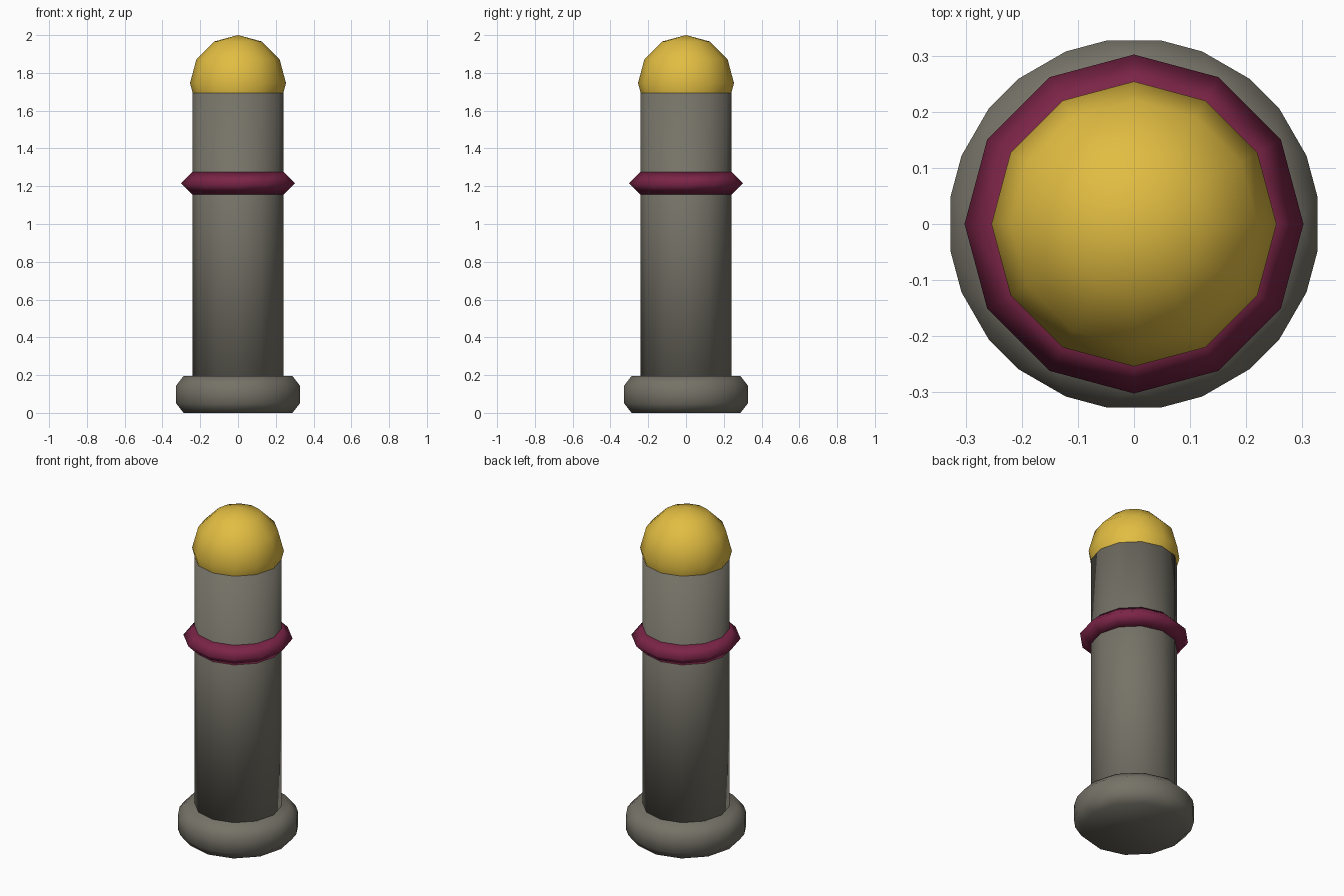
import bpy

cube = bpy.data.objects.get("Cube")
if cube:
    bpy.data.objects.remove(cube, do_unlink=True)

SIDES = 12


def material(name, rgb):
    mat = bpy.data.materials.new(name)
    mat.use_nodes = True
    colour = (*rgb, 1.0)
    mat.diffuse_color = colour
    mat.node_tree.nodes["Principled BSDF"].inputs["Base Color"].default_value = colour
    return mat


def finish(name, mat):
    obj = bpy.context.object
    obj.name = name
    obj.data.materials.clear()
    obj.data.materials.append(mat)
    bpy.ops.object.shade_smooth()
    return obj


def column(name, radius, bottom, top, mat):
    # Twelve-sided column with a corner on the x axis
    bpy.ops.mesh.primitive_cylinder_add(vertices=SIDES, radius=radius, depth=top - bottom,
                                        location=(0, 0, (bottom + top) / 2))
    return finish(name, mat)


grey = material("warm grey", (0.18, 0.17, 0.137))
yellow = material("yellow", (0.76, 0.51, 0.055))
maroon = material("maroon", (0.20, 0.018, 0.063))

# Chamfered foot
base = column("base", 0.34, 0, 0.195, grey)
bevel = base.modifiers.new("chamfer", "BEVEL")
bevel.width = 0.05
bevel.segments = 1
bevel.limit_method = "NONE"

# Shaft
column("post", 0.24, 0.005, 1.74, grey)

# Collar with a diamond section
bpy.ops.mesh.primitive_torus_add(major_segments=SIDES, minor_segments=4, major_radius=0.242,
                                 minor_radius=0.06, location=(0, 0, 1.215))
finish("collar", maroon)

# Domed cap
bpy.ops.mesh.primitive_uv_sphere_add(segments=SIDES, ring_count=6, radius=0.254,
                                     location=(0, 0, 1.746))
finish("dome_cap", yellow)
